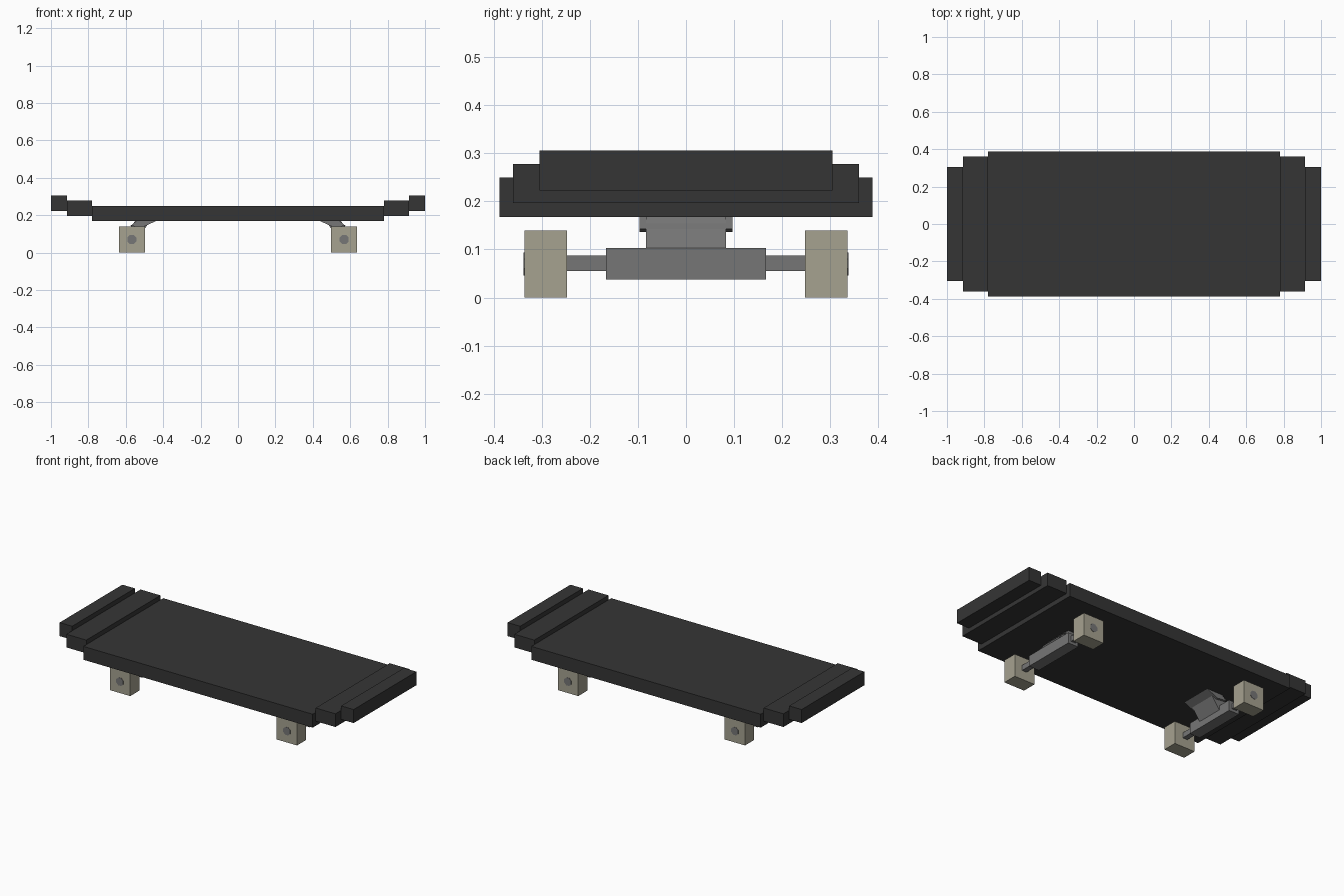
import bpy, bmesh, math

if "Cube" in bpy.data.objects:
    bpy.data.objects.remove(bpy.data.objects["Cube"])


def material(name, rgb):
    m = bpy.data.materials.new(name)
    m.diffuse_color = (*rgb, 1)
    m.use_nodes = True
    m.node_tree.nodes["Principled BSDF"].inputs["Base Color"].default_value = m.diffuse_color
    return m


BLACK = material("deck black", (0.036, 0.036, 0.036))
GREY = material("metal grey", (0.18, 0.18, 0.18))
CREAM = material("wheel cream", (0.38, 0.36, 0.28))


def finish(name, bm, mat):
    bmesh.ops.recalc_face_normals(bm, faces=bm.faces)
    me = bpy.data.meshes.new(name)
    bm.to_mesh(me)
    bm.free()
    me.materials.append(mat)
    ob = bpy.data.objects.new(name, me)
    bpy.context.collection.objects.link(ob)
    return ob


def prism(name, profile, y0, y1, mat):
    """Extrude an x-z profile along y."""
    bm = bmesh.new()
    a = [bm.verts.new((x, y0, z)) for x, z in profile]
    b = [bm.verts.new((x, y1, z)) for x, z in profile]
    bm.faces.new(a)
    bm.faces.new(b)
    for i in range(len(a)):
        j = (i + 1) % len(a)
        bm.faces.new((a[i], a[j], b[j], b[i]))
    return finish(name, bm, mat)


def box(name, x0, x1, y0, y1, z0, z1, mat):
    x0, x1 = sorted((x0, x1))
    return prism(name, [(x0, z0), (x1, z0), (x1, z1), (x0, z1)], y0, y1, mat)


# Deck centre board
box("deck_centre", -0.78, 0.78, -0.388, 0.388, 0.168, 0.25, BLACK)

for s, end in ((-1, "left"), (1, "right")):
    # Raised steps of the nose and tail
    box(f"deck_step_{end}", s * 0.78, s * 0.915, -0.36, 0.36, 0.197, 0.278, BLACK)
    box(f"deck_tip_{end}", s * 0.915, s * 1.0, -0.305, 0.305, 0.223, 0.306, BLACK)

    # Truck: wedge base, slanted arm, hanger and axle
    prism(f"truck_base_{end}",
          [(s * x, z) for x, z in ((0.44, 0.168), (0.545, 0.168), (0.575, 0.143), (0.51, 0.136))],
          -0.097, 0.097, GREY)
    prism(f"truck_arm_{end}",
          [(s * x, z) for x, z in ((0.47, 0.168), (0.55, 0.168), (0.605, 0.103), (0.605, 0.06), (0.54, 0.07))],
          -0.083, 0.083, GREY)
    box(f"truck_hanger_{end}", s * 0.535, s * 0.605, -0.166, 0.166, 0.038, 0.103, GREY)
    box(f"axle_{end}", s * 0.554, s * 0.586, -0.25, 0.25, 0.055, 0.087, GREY)

    # Square wheels with small axle nuts
    for t, side in ((-1, "front"), (1, "back")):
        y0, y1 = sorted((t * 0.248, t * 0.336))
        box(f"wheel_{end}_{side}", s * 0.498, s * 0.637, y0, y1, 0, 0.139, CREAM)
        ring = [(s * 0.568 + 0.026 * math.cos(math.tau * (i + 0.5) / 8),
                 0.07 + 0.026 * math.sin(math.tau * (i + 0.5) / 8)) for i in range(8)]
        y0, y1 = sorted((t * 0.332, t * 0.338))
        prism(f"axle_nut_{end}_{side}", ring, y0, y1, GREY)
